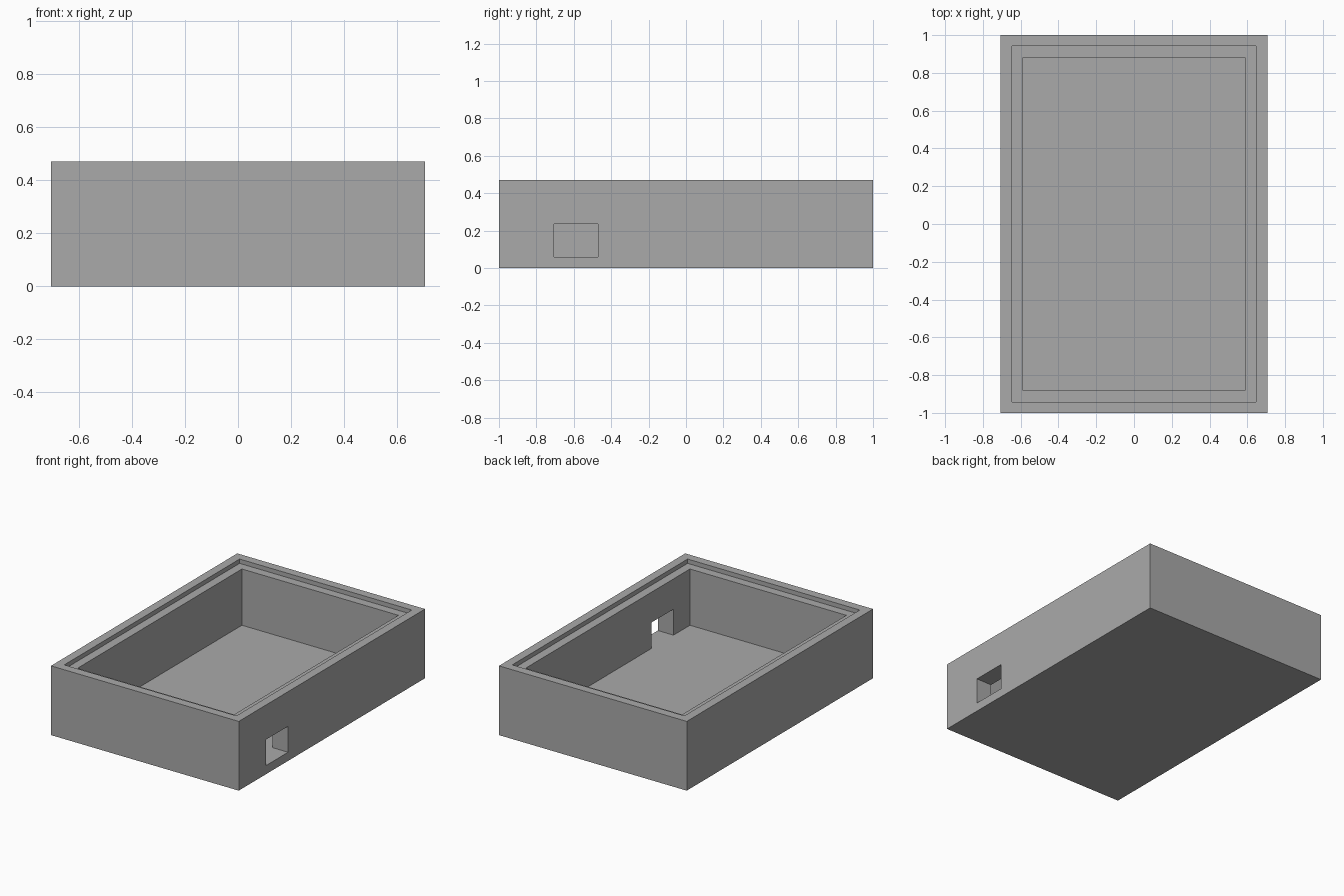
import bpy
from mathutils import Vector

if "Cube" in bpy.data.objects:
    bpy.data.objects.remove(bpy.data.objects["Cube"], do_unlink=True)

# Overall proportions, all in multiples of the wall thickness
UNIT = 2 / 34
WIDTH, DEPTH, HEIGHT = 24 * UNIT, 34 * UNIT, 8 * UNIT
LIP_DEPTH = UNIT / 2

grey = bpy.data.materials.new("plain grey")
grey.use_nodes = True
colour = (0.4, 0.4, 0.4, 1)
grey.diffuse_color = colour
grey.node_tree.nodes["Principled BSDF"].inputs["Base Color"].default_value = colour


def block(name, low, high):
    """Axis-aligned box between two corners."""
    low, high = Vector(low), Vector(high)
    bpy.ops.mesh.primitive_cube_add(size=1, location=(low + high) / 2)
    obj = bpy.context.object
    obj.name = obj.data.name = name
    obj.scale = high - low
    bpy.ops.object.transform_apply(location=True, scale=True)
    obj.data.materials.append(grey)
    return obj


def recess(name, inset, floor):
    """Cutter for an opening inset from the outer walls, open at the top."""
    x, y = WIDTH / 2 - inset, DEPTH / 2 - inset
    return block(name, (-x, -y, floor), (x, y, HEIGHT + UNIT))


def carve(target, cutter):
    """Subtract the cutter from the target, then discard it."""
    cutter.hide_render = True
    mod = target.modifiers.new(cutter.name, "BOOLEAN")
    mod.operation, mod.solver, mod.object = "DIFFERENCE", "EXACT", cutter
    bpy.context.view_layer.objects.active = target
    bpy.ops.object.modifier_apply(modifier=mod.name)
    bpy.data.objects.remove(cutter, do_unlink=True)


# Tray body
tray = block("open_tray", (-WIDTH / 2, -DEPTH / 2, 0), (WIDTH / 2, DEPTH / 2, HEIGHT))

# Main cavity, and the shallow step for a lid around its rim
carve(tray, recess("cavity_cutter", 2 * UNIT, UNIT))
carve(tray, recess("lid_step_cutter", UNIT, HEIGHT - LIP_DEPTH))

# Cable opening through the left wall, level with the cavity floor
carve(tray, block("opening_cutter",
                  (WIDTH / 2 - 3 * UNIT, -12 * UNIT, UNIT),
                  (WIDTH / 2 + UNIT, -8 * UNIT, 4 * UNIT)))
